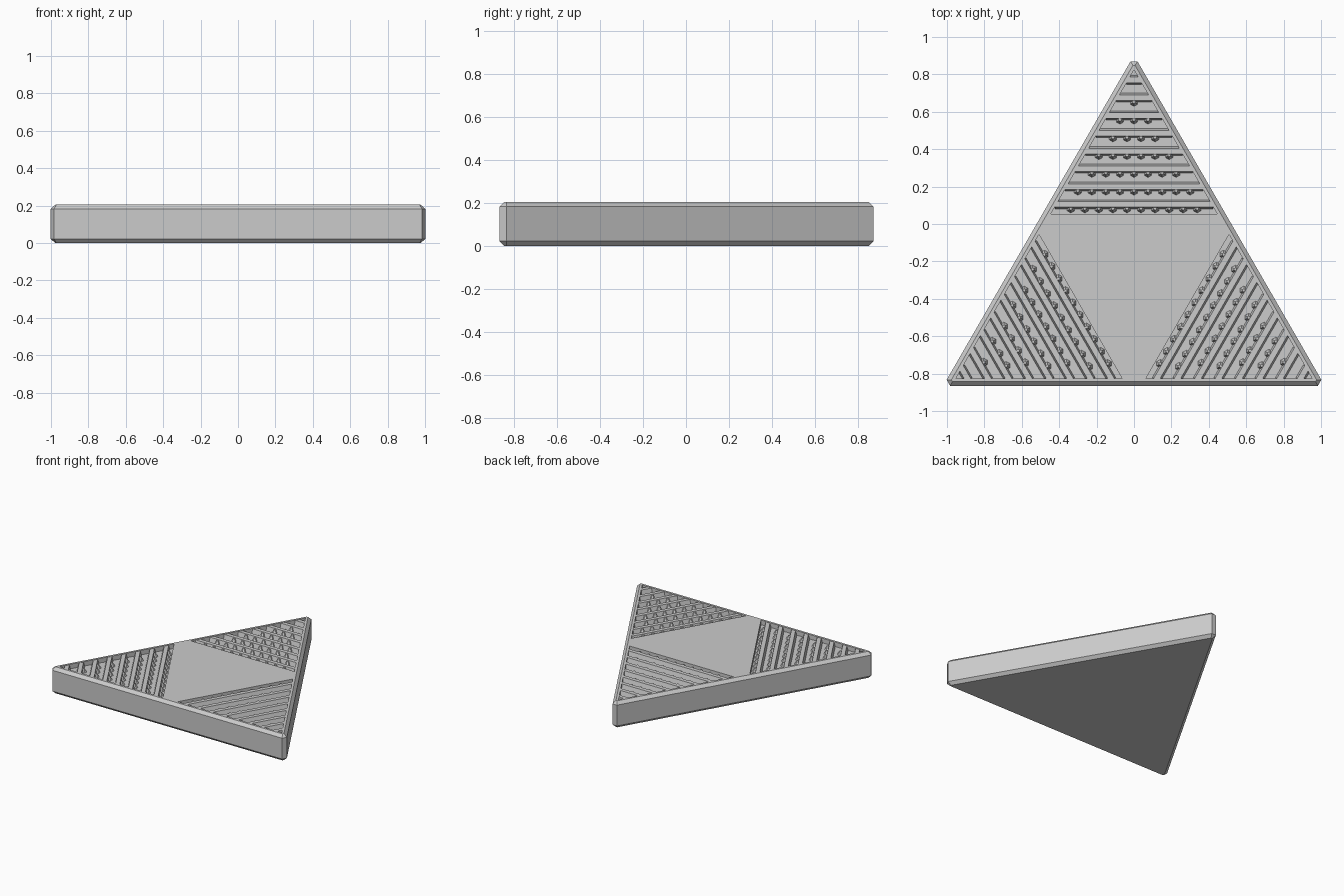
import bpy, bmesh, math
from mathutils import Matrix, Vector

cube = bpy.data.objects.get("Cube")
if cube:
    bpy.data.objects.remove(cube, do_unlink=True)

CENTRE_Y = -0.276     # centroid of the triangle
RADIUS = 1.178        # centroid to sharp corner
HEIGHT = 0.205
FLOOR = 0.17          # floor of the corner recesses
CHAMFER = 0.022
RECESS_TIP = 1.1      # recess limits, measured from the centroid
RECESS_BASE = 0.33
SLOPE = math.sqrt(3)
PITCH = 0.095
TURNS = [math.radians(a) for a in (0, 120, 240)]

grey = bpy.data.materials.new("grey")
grey.use_nodes = True
grey.diffuse_color = (0.6, 0.6, 0.6, 1)
grey.node_tree.nodes["Principled BSDF"].inputs["Base Color"].default_value = grey.diffuse_color


def make_object(name, bm):
    bmesh.ops.recalc_face_normals(bm, faces=bm.faces)
    mesh = bpy.data.meshes.new(name)
    bm.to_mesh(mesh)
    bm.free()
    mesh.materials.append(grey)
    obj = bpy.data.objects.new(name, mesh)
    bpy.context.collection.objects.link(obj)
    return obj


def loft(bm, rings):
    """Closed solid through rings of points."""
    loops = [[bm.verts.new(p) for p in ring] for ring in rings]
    for a, b in zip(loops, loops[1:]):
        for i in range(len(a)):
            j = (i + 1) % len(a)
            bm.faces.new((a[i], a[j], b[j], b[i]))
    bm.faces.new(loops[0][::-1])
    bm.faces.new(loops[-1])
    return [v for ring in loops for v in ring]


def corner_matrix(turn):
    return Matrix.Translation((0, CENTRE_Y, 0)) @ Matrix.Rotation(turn, 4, 'Z')


def outline(inset, z):
    """Triangle with clipped corners."""
    tip = RADIUS - 2 * inset
    flat = RADIUS - 0.032 - inset
    half = (tip - flat) / SLOPE
    return [corner_matrix(t) @ Vector((x, flat, z)) for t in TURNS for x in (half, -half)]


# Chamfered triangular body
bm = bmesh.new()
loft(bm, [outline(CHAMFER, 0), outline(0, CHAMFER),
          outline(0, HEIGHT - CHAMFER), outline(CHAMFER, HEIGHT)])
body = make_object("tile_body", bm)

# Recesses in the three corners
bm = bmesh.new()
half = (RECESS_TIP - RECESS_BASE) / SLOPE
for turn in TURNS:
    m = corner_matrix(turn)
    loft(bm, [[m @ Vector(p + (z,)) for p in
               ((-half, RECESS_BASE), (half, RECESS_BASE), (0, RECESS_TIP))]
              for z in (FLOOR, HEIGHT + 0.1)])
cutter = make_object("recess_cutter", bm)
cutter.hide_render = True
cut = body.modifiers.new("recesses", 'BOOLEAN')
cut.operation = 'DIFFERENCE'
cut.solver = 'EXACT'
cut.object = cutter
bpy.context.view_layer.objects.active = body
bpy.ops.object.modifier_apply(modifier=cut.name)
bpy.data.objects.remove(cutter, do_unlink=True)

# Ribs with a row of small teeth on the side facing the centre
profile = [(-0.024, FLOOR - 0.005), (0.027, FLOOR - 0.005),
           (0.016, HEIGHT - 0.003), (-0.014, HEIGHT - 0.003)]
for name, turn in zip(("back_ribs", "right_ribs", "left_ribs"), TURNS):
    bm = bmesh.new()
    for k in range(8):
        y = RECESS_BASE + 0.05 + k * PITCH
        end = (RECESS_TIP - y) / SLOPE + 0.008
        loft(bm, [[(x, y + dy, z) for dy, z in profile] for x in (-end, end)])
        count = int((end - 0.02) / 0.0375)
        for i in range(count):
            x = (i - (count - 1) / 2) * 0.075
            bmesh.ops.create_cone(
                bm, cap_ends=True, segments=6, radius1=0.024, radius2=0.008,
                depth=HEIGHT - FLOOR - 0.004,
                matrix=Matrix.Translation((x, y - 0.022, (HEIGHT + FLOOR) / 2 - 0.004)))
    bm.transform(corner_matrix(turn))
    make_object(name, bm)
